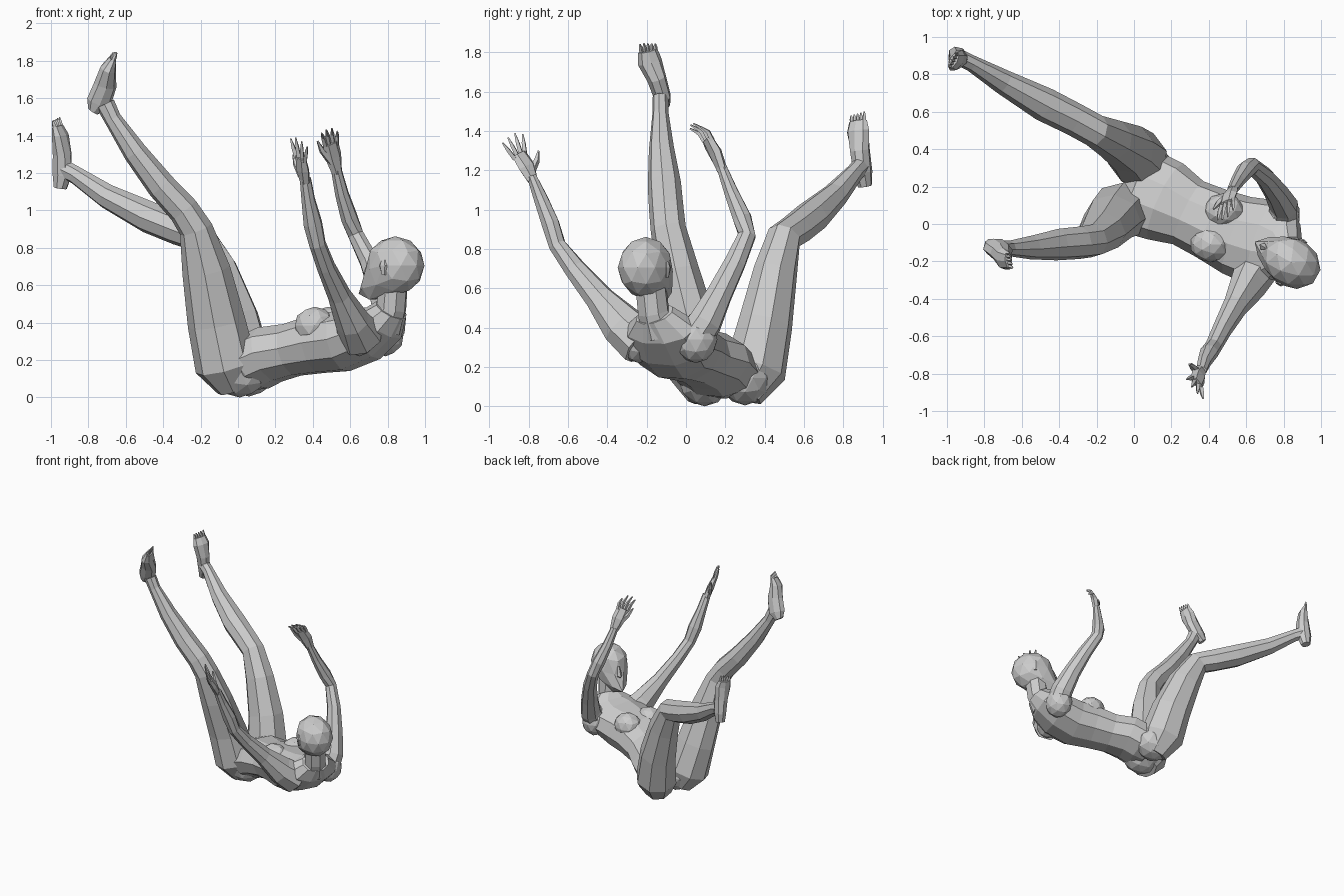
import bpy, bmesh, math
from mathutils import Vector as V


def finish(name, bm):
    bmesh.ops.recalc_face_normals(bm, faces=bm.faces)
    me = bpy.data.meshes.new(name)
    bm.to_mesh(me)
    bm.free()
    ob = bpy.data.objects.new(name, me)
    bpy.context.collection.objects.link(ob)
    return ob


def add_tube(bm, stations, side, n=8):
    """Loft elliptical rings (x, y, z, half width, half depth) along a path."""
    pts = [V(s[:3]) for s in stations]
    rings = []
    for i, s in enumerate(stations):
        t = (pts[min(i + 1, len(pts) - 1)] - pts[max(i - 1, 0)]).normalized()
        u = (V(side) - t * t.dot(V(side))).normalized()
        w = t.cross(u)
        a, b = s[3], s[-1]
        rings.append([bm.verts.new(pts[i] + 1.04 * (u * a * math.cos(k) + w * b * math.sin(k)))
                      for k in (2 * math.pi * j / n for j in range(n))])
    for r, q in zip(rings, rings[1:]):
        for j in range(n):
            k = (j + 1) % n
            bm.faces.new((r[j], r[k], q[k], q[j]))
    bm.faces.new(rings[0])
    bm.faces.new(rings[-1])


def tube(name, stations, side, n=8):
    bm = bmesh.new()
    add_tube(bm, stations, side, n)
    return finish(name, bm)


def fan(name, base, direction, side, width, lengths, r, spread, bend=(0, 0, 0)):
    """Row of tapered fingers or toes."""
    bm = bmesh.new()
    d, s = V(direction).normalized(), V(side).normalized()
    for i, ln in enumerate(lengths):
        f = i / (len(lengths) - 1) * 2 - 1
        p = V(base) + s * f * width
        m = p + (d + s * f * spread) * ln * 0.55
        e = p + (d + s * f * spread + V(bend)) * ln
        add_tube(bm, [(*p, r), (*m, r * 0.85), (*e, r * 0.3)], s, 4)
    return finish(name, bm)


def ball(name, c, size, div=2):
    bm = bmesh.new()
    bmesh.ops.create_icosphere(bm, subdivisions=div, radius=1)
    for v in bm.verts:
        v.co = V(c) + V([v.co[k] * size[k] for k in range(3)])
    return finish(name, bm)


# torso: pelvis to neck base
tube("torso", [(0.00, 0.18, 0.12, 0.17, 0.10), (0.07, 0.16, 0.18, 0.225, 0.15),
               (0.17, 0.12, 0.23, 0.215, 0.15), (0.29, 0.06, 0.255, 0.18, 0.14),
               (0.42, 0.00, 0.285, 0.19, 0.155), (0.55, -0.06, 0.30, 0.21, 0.16),
               (0.69, -0.10, 0.34, 0.23, 0.14), (0.78, -0.13, 0.40, 0.19, 0.11),
               (0.82, -0.16, 0.47, 0.10, 0.085)], (0.44, 0.9, -0.03), 10)
tube("neck", [(0.78, -0.13, 0.38, 0.10), (0.82, -0.165, 0.48, 0.08),
              (0.83, -0.18, 0.62, 0.078)], (0.46, 0.86, 0))
for nm, c in (("right", (0.41, -0.11, 0.385)), ("left", (0.48, 0.07, 0.385))):
    ball(nm + "_breast", c, (0.11, 0.095, 0.10))
for nm, c in (("right", (0.01, 0.095, 0.14)), ("left", (0.06, 0.30, 0.145))):
    ball(nm + "_buttock", c, (0.15, 0.135, 0.14))
# shoulder blades rounding the upper back into the arms
for nm, c in (("right", (0.65, -0.24, 0.34)), ("left", (0.79, 0.05, 0.34))):
    ball(nm + "_shoulder", c, (0.10, 0.11, 0.12))

# head: icosphere with the front drawn down to a chin
F = V((-0.87, 0.49, 0.0))
S = V((0.49, 0.87, 0.0))
U = V((0.0, 0.0, 1.0))
HC = V((0.84, -0.205, 0.705))
bm = bmesh.new()
bmesh.ops.create_icosphere(bm, subdivisions=2, radius=1)
for v in bm.verts:
    f, s, u = v.co
    if f > 0 and u < 0.3:
        k = (0.3 - u) * f
        u -= 0.62 * k
        s *= 1 - 0.35 * k
        f += 0.75 * k * max(0, -u)
    v.co = HC + F * f * 0.165 + S * s * 0.135 + U * u * 0.157
finish("head", bm)
nose = HC + F * 0.155 - U * 0.02
tube("nose", [(*(nose + U * 0.05), 0.008), (*(nose - U * 0.02 + F * 0.02), 0.02),
              (*(nose - U * 0.04), 0.014)], S, 4)
for nm, k in (("right", -1), ("left", 1)):
    ear = HC + S * 0.125 * k - F * 0.0
    tube(nm + "_ear", [(*(ear - U * 0.05), 0.008, 0.012), (*(ear + S * k * 0.006), 0.01, 0.025),
                       (*(ear + U * 0.03), 0.008, 0.012)], S, 5)

# legs
tube("right_leg", [(-0.02, 0.10, 0.05, 0.09), (-0.065, 0.07, 0.17, 0.15, 0.16),
                   (-0.115, 0.03, 0.40, 0.125, 0.15), (-0.17, -0.04, 0.68, 0.105, 0.125),
                   (-0.225, -0.09, 0.90, 0.087, 0.087), (-0.29, -0.10, 1.00, 0.085, 0.08),
                   (-0.41, -0.11, 1.13, 0.082, 0.075), (-0.55, -0.125, 1.31, 0.062, 0.062),
                   (-0.67, -0.13, 1.49, 0.04, 0.045), (-0.71, -0.13, 1.57, 0.04, 0.05)],
     (0.1, 1, 0.1))
tube("left_leg", [(0.05, 0.29, 0.06, 0.10), (0.02, 0.355, 0.19, 0.15, 0.16),
                  (-0.03, 0.405, 0.42, 0.13, 0.145), (-0.12, 0.455, 0.68, 0.105, 0.12),
                  (-0.21, 0.50, 0.86, 0.085, 0.088), (-0.32, 0.56, 0.90, 0.085, 0.083),
                  (-0.48, 0.64, 0.965, 0.088, 0.083), (-0.70, 0.76, 1.075, 0.064, 0.064),
                  (-0.87, 0.86, 1.19, 0.042, 0.047), (-0.93, 0.89, 1.22, 0.042, 0.05)],
     (0.5, 0.85, 0))

# feet and toes
RS, LS = (-0.15, 0.95, 0.2), (0.5, 0.85, 0)
tube("right_foot", [(-0.775, -0.11, 1.53, 0.03, 0.03), (-0.745, -0.12, 1.575, 0.042, 0.065),
                    (-0.71, -0.15, 1.67, 0.048, 0.06), (-0.695, -0.185, 1.755, 0.06, 0.042),
                    (-0.67, -0.195, 1.81, 0.048, 0.02)], RS)
tube("left_foot", [(-0.95, 0.91, 1.12, 0.035, 0.035), (-0.94, 0.90, 1.19, 0.044, 0.055),
                   (-0.94, 0.885, 1.30, 0.05, 0.05), (-0.95, 0.875, 1.40, 0.062, 0.035),
                   (-0.965, 0.875, 1.45, 0.05, 0.02)], LS)
fan("right_toes", (-0.675, -0.19, 1.80), (0.4, -0.1, 1), RS, 0.035,
    (0.055, 0.055, 0.05, 0.045, 0.04), 0.012, 0.1)
fan("left_toes", (-0.963, 0.875, 1.44), (-0.2, -0.05, 1), LS, 0.035,
    (0.04, 0.045, 0.05, 0.055, 0.06), 0.012, 0.1)

# arms
tube("right_arm", [(0.66, -0.22, 0.32, 0.12), (0.61, -0.32, 0.41, 0.09, 0.11),
                   (0.54, -0.44, 0.55, 0.06, 0.072), (0.47, -0.565, 0.70, 0.048, 0.055),
                   (0.425, -0.655, 0.82, 0.044, 0.044), (0.40, -0.69, 0.93, 0.05, 0.045),
                   (0.375, -0.74, 1.06, 0.036, 0.036), (0.36, -0.785, 1.17, 0.03, 0.024)],
     (0.9, 0.3, 0))
tube("left_arm", [(0.79, 0.03, 0.33, 0.09), (0.80, 0.10, 0.43, 0.075, 0.085),
                  (0.76, 0.17, 0.57, 0.062, 0.066), (0.70, 0.25, 0.73, 0.05, 0.055),
                  (0.63, 0.31, 0.87, 0.042, 0.046), (0.595, 0.285, 0.96, 0.045, 0.048),
                  (0.555, 0.23, 1.09, 0.036, 0.036), (0.525, 0.18, 1.22, 0.028, 0.026)],
     (0.9, 0.3, 0))

# hands with fingers and thumbs
RH, LH = (0.6, -0.7, -0.3), (0.8, 0.5, 0.1)
tube("right_palm", [(0.36, -0.78, 1.15, 0.03, 0.024), (0.345, -0.81, 1.22, 0.05, 0.026),
                    (0.335, -0.85, 1.285, 0.045, 0.018)], RH, 6)
tube("left_palm", [(0.53, 0.185, 1.20, 0.03, 0.024), (0.51, 0.15, 1.29, 0.048, 0.026),
                   (0.495, 0.11, 1.36, 0.045, 0.018)], LH, 6)
fan("right_fingers", (0.335, -0.845, 1.27), (-0.1, -0.4, 1), RH, 0.036,
    (0.10, 0.12, 0.115, 0.10), 0.014, 0.35)
fan("left_fingers", (0.498, 0.115, 1.35), (-0.1, -0.5, 0.85), LH, 0.036,
    (0.09, 0.11, 0.115, 0.09), 0.014, 0.15, (0, -0.25, -0.1))
tube("right_thumb", [(0.34, -0.79, 1.19, 0.022), (0.31, -0.76, 1.25, 0.016),
                     (0.295, -0.75, 1.30, 0.005)], RH, 5)
tube("left_thumb", [(0.50, 0.15, 1.26, 0.022), (0.45, 0.11, 1.32, 0.016),
                    (0.425, 0.08, 1.37, 0.005)], LH, 5)
